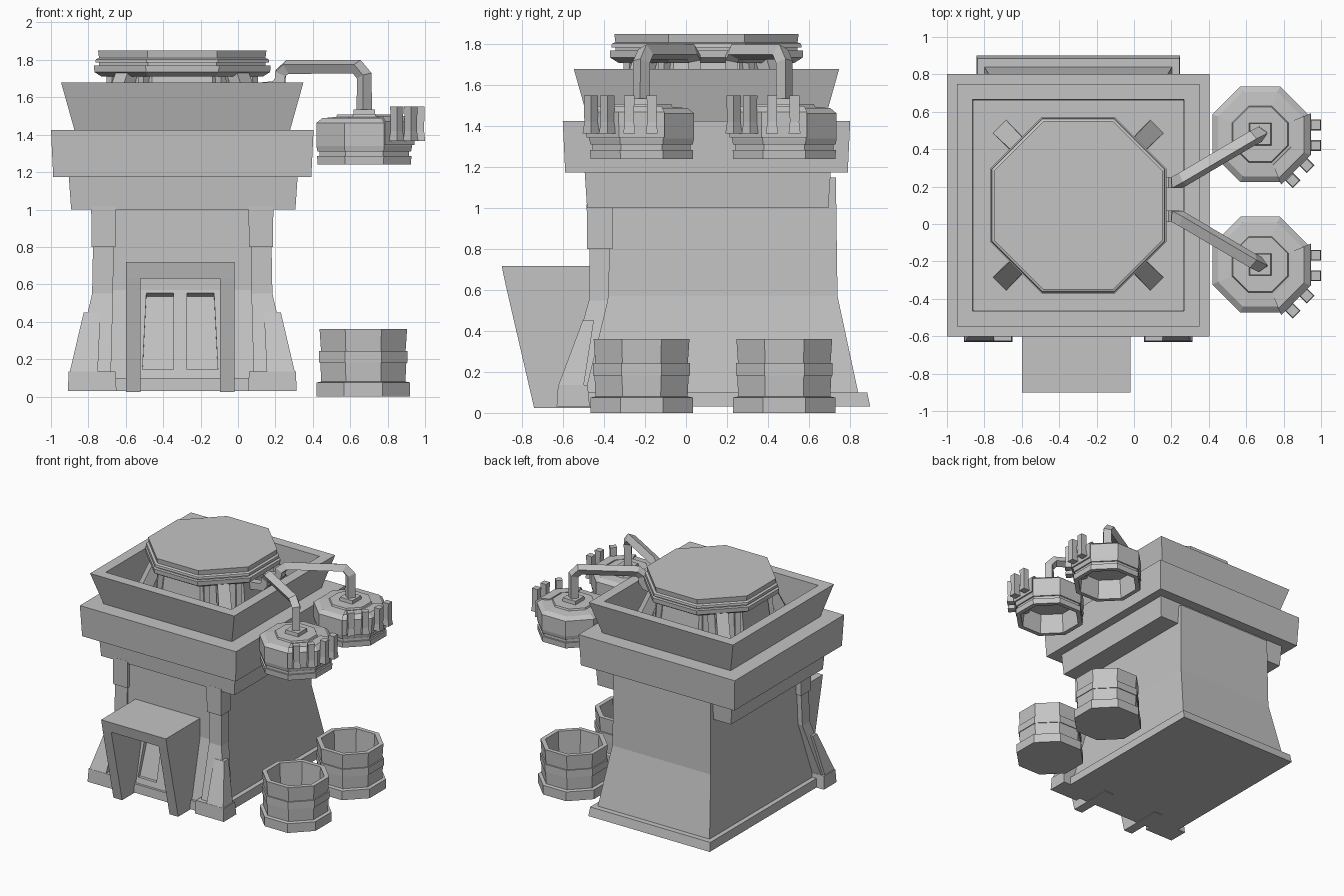
import bpy, bmesh, math
from mathutils import Matrix

cube = bpy.data.objects.get("Cube")
if cube:
    bpy.data.objects.remove(cube, do_unlink=True)

# One plain colour
grey = bpy.data.materials.new("plain_grey")
grey.use_nodes = True
COLOUR = (0.55, 0.55, 0.55, 1)
grey.diffuse_color = COLOUR
grey.node_tree.nodes["Principled BSDF"].inputs["Base Color"].default_value = COLOUR

CX, CY = -0.298, 0.10            # middle of the building
PORCH_X = -0.309                 # middle of the entrance
TANK_X, TANK_Y = 0.675, (0.48, -0.217)


def rect(z, x0, x1, y0, y1):
    return [(x0, y0, z), (x1, y0, z), (x1, y1, z), (x0, y1, z)]


def square(z, half, cx=CX, cy=CY):
    return rect(z, cx - half, cx + half, cy - half, cy + half)


def arc(z, apothem, cx, cy, start, count):
    """Corners of an octagon, counted from a given corner."""
    r = apothem / math.cos(math.pi / 8)
    angles = [math.pi / 8 + i * math.pi / 4 for i in range(start, start + count)]
    return [(cx + r * math.cos(a), cy + r * math.sin(a), z) for a in angles]


def loft(name, rings):
    """Skin a closed solid through rings of equal point count."""
    bm = bmesh.new()
    loops = [[bm.verts.new(p) for p in ring] for ring in rings]
    n = len(loops[0])
    for a, b in zip(loops, loops[1:]):
        for i in range(n):
            j = (i + 1) % n
            bm.faces.new((a[i], a[j], b[j], b[i]))
    bm.faces.new(loops[0][::-1])
    bm.faces.new(loops[-1])
    bmesh.ops.recalc_face_normals(bm, faces=bm.faces)
    mesh = bpy.data.meshes.new(name)
    bm.to_mesh(mesh)
    bm.free()
    ob = bpy.data.objects.new(name, mesh)
    bpy.context.collection.objects.link(ob)
    mesh.materials.append(grey)
    return ob


def lathe(name, profile, cx, cy):
    return loft(name, [arc(z, r, cx, cy, 0, 8) for z, r in profile])


def flip(rings, side, middle=CX):
    """Mirror rings across a middle line when side is 1."""
    if side < 0:
        return rings
    return [[(2 * middle - x, y, z) for x, y, z in ring] for ring in rings]


# Base plate and flared main body
loft("base_plate", [rect(0.03, CX - 0.545, CX + 0.545, -0.59, 0.90),
                    rect(0.10, CX - 0.54, CX + 0.54, -0.585, 0.885)])
body = loft("main_body", [rect(0.08, CX - 0.505, CX + 0.505, -0.57, 0.845),
                          rect(0.57, CX - 0.442, CX + 0.442, -0.46, 0.74),
                          rect(1.15, CX - 0.435, CX + 0.435, -0.46, 0.732)])

# Recessed door panels cut into the sloping front wall
for side in (-1, 1):
    back_low, back_high = -0.53, -0.425
    cutter = loft("door_cutter", flip([
        [(-0.51, -0.8, 0.145), (-0.345, -0.8, 0.145),
         (-0.345, back_low, 0.145), (-0.51, back_low, 0.145)],
        [(-0.49, -0.8, 0.72), (-0.345, -0.8, 0.72),
         (-0.345, back_high, 0.535), (-0.49, back_high, 0.535)]], side, PORCH_X))
    cutter.hide_render = True
    mod = body.modifiers.new("door_recess", 'BOOLEAN')
    mod.operation, mod.solver, mod.object = 'DIFFERENCE', 'EXACT', cutter
    bpy.context.view_layer.objects.active = body
    bpy.ops.object.modifier_apply(modifier=mod.name)
    bpy.data.objects.remove(cutter, do_unlink=True)

# Neck, wide band and open crown
loft("neck", [rect(1.0, -0.892, 0.307, -0.483, 0.695),
              rect(1.18, -0.905, 0.319, -0.495, 0.707)])
loft("wide_band", [square(1.175, 0.69), square(1.425, 0.702)])
loft("open_crown", [square(1.42, 0.575), square(1.68, 0.648),
                    square(1.68, 0.565), square(1.45, 0.56)])

# Front corner buttresses
for side in (-1, 1):
    label = "right" if side < 0 else "left"
    loft(label + "_column_head", flip([
        rect(0.80, -0.783, -0.655, -0.483, -0.36),
        rect(1.02, -0.785, -0.652, -0.485, -0.357)], side))
    loft(label + "_column", flip([
        rect(0.10, -0.885, -0.68, -0.60, -0.49),
        rect(0.55, -0.780, -0.668, -0.474, -0.38),
        rect(0.82, -0.775, -0.665, -0.47, -0.37)], side))
    loft(label + "_column_rib", flip([
        rect(0.13, -0.90, -0.75, -0.625, -0.50),
        rect(0.45, -0.825, -0.735, -0.505, -0.45)], side))
    loft(label + "_column_foot", flip([
        rect(0.03, -0.91, -0.65, -0.632, -0.47),
        rect(0.135, -0.905, -0.655, -0.625, -0.48)], side))

# Entrance porch: roof and two tapering legs
loft("porch_roof", [rect(0.63, -0.60, -0.018, -0.882, -0.44),
                    rect(0.718, -0.60, -0.018, -0.90, -0.44)])
for side in (-1, 1):
    loft("porch_leg", flip([rect(0.025, -0.60, -0.522, -0.742, -0.37),
                            rect(0.63, -0.60, -0.522, -0.882, -0.44)],
                           side, PORCH_X))

# Octagonal drum with grooved lid
lathe("drum", [(1.44, 0.42), (1.74, 0.385)], CX, CY)
lathe("drum_lid", [(1.71, 0.43), (1.735, 0.47), (1.77, 0.472), (1.77, 0.445),
                   (1.785, 0.445), (1.785, 0.465), (1.803, 0.462),
                   (1.81, 0.445), (1.85, 0.45)], CX, CY)
# Leaning braces on the diagonals, and slim ribs beside them
for k in range(4):
    turn = Matrix.Translation((CX, CY, 0)) @ Matrix.Rotation(
        math.radians(45 + 90 * k), 4, 'Z')
    brace = loft("drum_brace", [rect(1.44, 0.50, 0.60, -0.05, 0.05),
                                rect(1.73, 0.38, 0.46, -0.045, 0.045)])
    brace.matrix_world = turn
    for y in (-0.12, 0.12):
        rib = loft("drum_rib", [rect(1.44, 0.38, 0.45, y - 0.02, y + 0.02),
                                rect(1.73, 0.37, 0.43, y - 0.02, y + 0.02)])
        rib.matrix_world = turn


def pipe(name, points):
    curve = bpy.data.curves.new(name, 'CURVE')
    curve.dimensions = '3D'
    curve.bevel_depth = 0.042
    curve.bevel_resolution = 0
    curve.use_fill_caps = True
    spline = curve.splines.new('POLY')
    spline.use_smooth = False
    spline.points.add(len(points) - 1)
    for p, co in zip(spline.points, points):
        p.co = (*co, 1)
        p.tilt = math.pi / 4
    curve.materials.append(grey)
    ob = bpy.data.objects.new(name, curve)
    bpy.context.collection.objects.link(ob)
    bpy.ops.object.select_all(action='DESELECT')
    ob.select_set(True)
    bpy.context.view_layer.objects.active = ob
    bpy.ops.object.convert(target='MESH')
    bpy.ops.object.shade_flat()


for ty in TANK_Y:
    middle = sum(TANK_Y) / 2
    d = 1 if ty > middle else -1
    near = middle + d * 0.09
    # Hanging tank, open underneath
    lathe("hanging_tank", [(1.40, 0.20), (1.24, 0.215), (1.24, 0.25),
                           (1.285, 0.252), (1.285, 0.24), (1.31, 0.24),
                           (1.31, 0.25), (1.34, 0.256), (1.463, 0.256),
                           (1.488, 0.225), (1.495, 0.15), (1.508, 0.145)],
          TANK_X, ty)
    # Raised console wrapped round two sides of the tank
    loft("tank_console", [
        arc(z, outer, TANK_X, ty, -2, 3) + arc(z, inner, TANK_X, ty, -2, 3)[::-1]
        for z, outer, inner in ((1.345, 0.268, 0.16), (1.47, 0.27, 0.16),
                                (1.50, 0.235, 0.165))])
    loft("pipe_collar", [square(1.50, 0.06, TANK_X, ty),
                         square(1.535, 0.056, TANK_X, ty)])
    pipe("feed_pipe", [(0.08, near, 1.645), (0.20, near, 1.66),
                       (0.225, near, 1.69), (0.228, near, 1.73),
                       (0.265, near + d * 0.02, 1.763),
                       (0.635, ty - d * 0.02, 1.763),
                       (TANK_X, ty, 1.715), (TANK_X, ty, 1.51)])
    # Upright bars around one side of the tank
    for dx, dy, angle in ((0.303, 0.05, 0), (0.303, -0.06, 0),
                          (0.255, -0.167, -45), (0.18, -0.247, -45)):
        bar = loft("tank_bar", [square(1.365, 0.029, 0, 0),
                                square(1.42, 0.023, 0, 0),
                                square(1.55, 0.025, 0, 0)])
        bar.matrix_world = Matrix.Translation((TANK_X + dx - 0.006, ty + dy, 0)) @ \
            Matrix.Rotation(math.radians(angle), 4, 'Z')
    # Open barrel standing on the ground below
    lathe("ground_barrel", [(0, 0.25), (0.075, 0.25), (0.08, 0.225),
                            (0.183, 0.23), (0.183, 0.236), (0.243, 0.236),
                            (0.243, 0.226), (0.36, 0.234), (0.36, 0.20),
                            (0.15, 0.19)], TANK_X - 0.005, ty)
